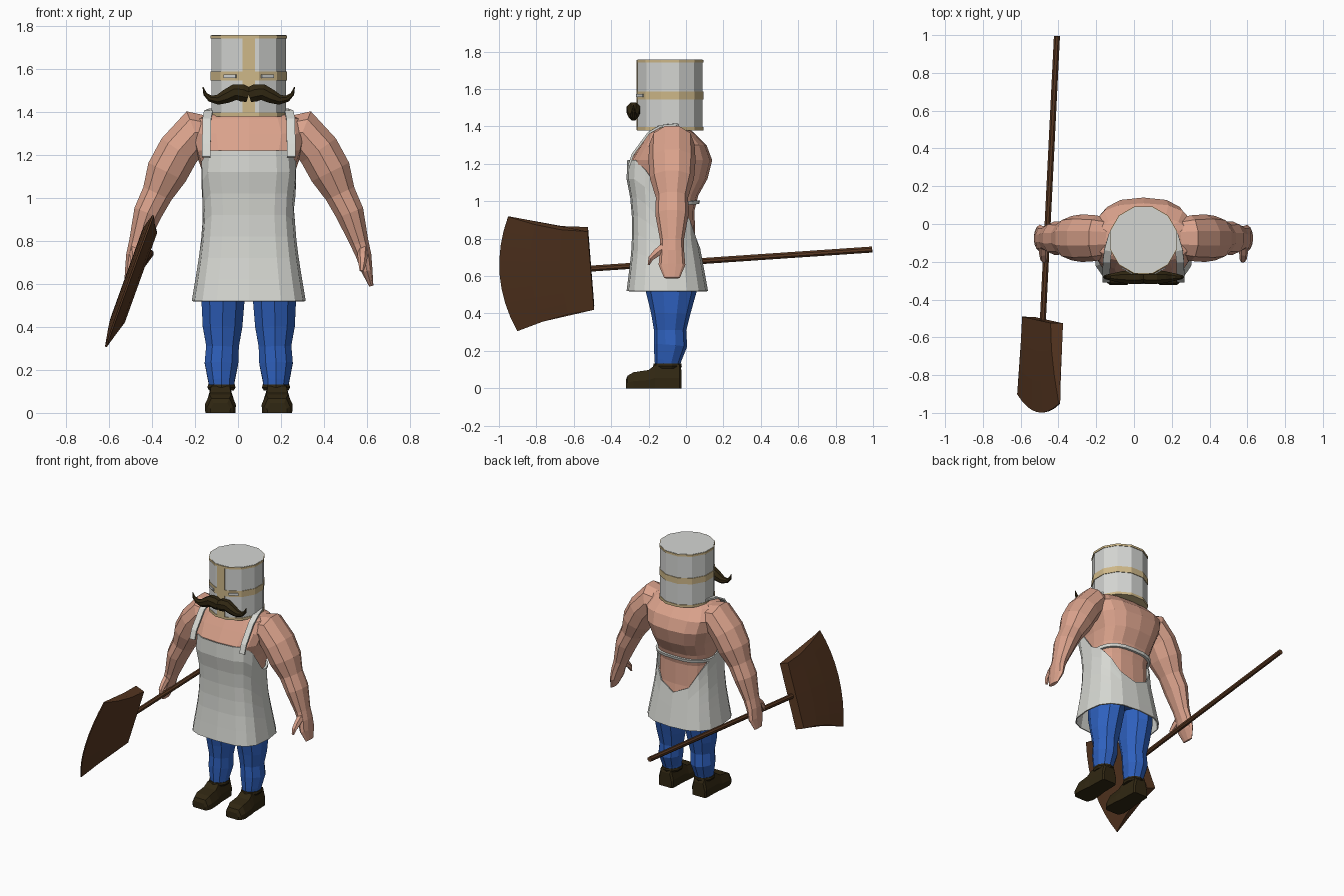
import bpy, bmesh, math
from mathutils import Vector, Matrix

CX = 0.05   # body centre line


def material(name, rgb):
    m = bpy.data.materials.new(name)
    m.diffuse_color = (*rgb, 1)
    return m


SKIN = material("skin", (0.70, 0.36, 0.26))
CLOTH = material("apron_cloth", (0.68, 0.69, 0.65))
STEEL = material("steel", (0.66, 0.67, 0.65))
BRASS = material("brass", (0.62, 0.48, 0.25))
DENIM = material("denim", (0.028, 0.12, 0.52))
LEATHER = material("dark_brown", (0.030, 0.020, 0.006))
WOOD = material("wood", (0.10, 0.040, 0.016))


def finish(name, bm, mat):
    bmesh.ops.recalc_face_normals(bm, faces=bm.faces)
    me = bpy.data.meshes.new(name)
    bm.to_mesh(me)
    bm.free()
    me.materials.append(mat)
    ob = bpy.data.objects.new(name, me)
    bpy.context.collection.objects.link(ob)
    return ob


def loft(name, rings, mat, cap=True):
    """Skin a list of equal-length closed rings."""
    bm = bmesh.new()
    vs = [[bm.verts.new(p) for p in r] for r in rings]
    n = len(vs[0])
    for a, b in zip(vs, vs[1:]):
        for i in range(n):
            j = (i + 1) % n
            bm.faces.new((a[i], a[j], b[j], b[i]))
    if cap:
        bm.faces.new(vs[0])
        bm.faces.new(vs[-1])
    return finish(name, bm, mat)


def sweep(name, path, mat, sides=8, ref=(0, 1, 0)):
    """path: (x, y, z, a, b); b is the half size along ref, a across it."""
    pts = [Vector(p[:3]) for p in path]
    rings = []
    for i, p in enumerate(pts):
        t = (pts[min(i + 1, len(pts) - 1)] - pts[max(i - 1, 0)]).normalized()
        v = Vector(ref)
        v = (v - t * v.dot(t)).normalized()
        u = t.cross(v)
        k = 1 / math.cos(math.pi / sides)
        ang = [(j + 0.5) * math.tau / sides for j in range(sides)]
        a, b = path[i][3] * k, path[i][4] * k
        rings.append([p + u * a * math.cos(q) + v * b * math.sin(q) for q in ang])
    return loft(name, rings, mat)


def box(name, loc, size, mat, rot=0):
    bm = bmesh.new()
    m = Matrix.Translation(loc) @ Matrix.Rotation(rot, 4, 'Z') @ Matrix.Diagonal((*size, 1))
    bmesh.ops.create_cube(bm, size=1, matrix=m)
    return finish(name, bm, mat)


def section(table, z, th, grow=0):
    """Boxy oval point at height z; th = 0 is the front. Rows: z, half width, y front, y back."""
    z0 = min(max(z, table[0][0]), table[-1][0])
    for lo, hi in zip(table, table[1:]):
        if z0 <= hi[0]:
            f = (z0 - lo[0]) / (hi[0] - lo[0])
            _, hw, yf, yb = [a + (b - a) * f for a, b in zip(lo, hi)]
            break
    s, c = math.sin(th), math.cos(th)
    p = 0.6 if c > 0 else 0.75
    x = math.copysign(abs(s) ** p, s) * (hw + grow)
    y = (yf + yb) / 2 - math.copysign(abs(c) ** p, c) * ((yb - yf) / 2 + grow)
    return Vector((CX + x, y, z))


N = 16
ANG = [i * math.tau / N for i in range(N)]

# torso
TORSO = [(0.70, 0.205, -0.25, 0.065), (0.80, 0.19, -0.25, 0.05), (0.95, 0.19, -0.265, 0.045),
         (1.03, 0.20, -0.275, 0.065), (1.12, 0.215, -0.295, 0.115), (1.22, 0.25, -0.295, 0.14),
         (1.30, 0.27, -0.245, 0.11), (1.37, 0.24, -0.20, 0.04), (1.40, 0.15, -0.17, -0.01)]
loft("torso", [[section(TORSO, r[0], a) for a in ANG] for r in TORSO], SKIN)
sweep("neck", [(CX, -0.085, 1.35, 0.10, 0.09), (CX, -0.085, 1.43, 0.09, 0.09)], SKIN, 10)

# apron: columns run from the hem up to a top edge that dips at the back
APRON = [(0.52, 0.265, -0.318, 0.118), (0.70, 0.235, -0.295, 0.085), (0.80, 0.222, -0.288, 0.066),
         (0.95, 0.21, -0.29, 0.06), (1.05, 0.222, -0.302, 0.08), (1.13, 0.235, -0.32, 0.12),
         (1.22, 0.225, -0.314, 0.14)]
TOPS = [1.22, 1.22, 1.22, 1.17, 1.02, 0.97, 0.90, 0.80, 0.75]
rings = []
for k in range(8):
    rings.append([])
    for i, a in enumerate(ANG):
        top = TOPS[min(i, N - i)]
        rings[-1].append(section(APRON, 0.52 + (top - 0.52) * k / 7, a))
apron = loft("apron", rings, CLOTH, cap=False)
sol = apron.modifiers.new("thickness", 'SOLIDIFY')
sol.thickness = 0.008

# apron tie across the back
tie = []
for k in range(13):
    th = math.radians(90 + 15 * k)
    z = 0.985 + 0.01 * abs(math.cos(th))
    tie.append([section(TORSO, z + dz, th, g)
                for dz, g in ((-0.01, 0), (-0.01, 0.016), (0.01, 0.016), (0.01, 0))])
loft("apron_tie", tie, CLOTH)

ARM = [(0.15, 1.29, 0.08, 0.09), (0.25, 1.305, 0.105, 0.115), (0.325, 1.22, 0.098, 0.12),
       (0.38, 1.12, 0.097, 0.112), (0.425, 1.02, 0.072, 0.082), (0.47, 0.93, 0.066, 0.085),
       (0.515, 0.79, 0.043, 0.06), (0.535, 0.73, 0.036, 0.062), (0.55, 0.66, 0.026, 0.068),
       (0.57, 0.59, 0.010, 0.04)]
LEG = [(0.11, 0.125, -0.10, 0.055, 0.062), (0.15, 0.127, -0.098, 0.062, 0.068),
       (0.23, 0.127, -0.083, 0.078, 0.085), (0.31, 0.122, -0.085, 0.076, 0.082),
       (0.40, 0.122, -0.082, 0.092, 0.10), (0.52, 0.12, -0.078, 0.10, 0.13),
       (0.74, 0.11, -0.09, 0.09, 0.14)]
BOOT = [(-0.025, 0.10, 0.048), (-0.035, 0.125, 0.056), (-0.165, 0.125, 0.060), (-0.20, 0.098, 0.066),
        (-0.28, 0.086, 0.070), (-0.312, 0.068, 0.058), (-0.322, 0.045, 0.045)]
TACHE = [(0, 1.478, 0.034, 0.030), (0.03, 1.488, 0.040, 0.036), (0.065, 1.492, 0.037, 0.036),
         (0.105, 1.472, 0.032, 0.032), (0.145, 1.456, 0.023, 0.024), (0.18, 1.462, 0.015, 0.016),
         (0.203, 1.483, 0.009, 0.010), (0.213, 1.515, 0.002, 0.002)]

for side, s in (("left", 1), ("right", -1)):
    X = lambda x: CX + s * x
    # arm with flat hand and thumb
    sweep(side + "_arm", [(X(x), -0.075, z, a, b) for x, z, a, b in ARM], SKIN, 10)
    sweep(side + "_thumb", [(X(0.53), -0.10, 0.765, 0.026, 0.022), (X(0.53), -0.155, 0.725, 0.021, 0.02),
                            (X(0.528), -0.188, 0.695, 0.014, 0.016), (X(0.525), -0.20, 0.66, 0.005, 0.008)],
          SKIN, 6, (1, 0, 0))
    # trouser leg
    sweep(side + "_trouser_leg", [(X(x), y, z, a, b) for z, x, y, a, b in LEG], DENIM, 10)
    # boot and cuff
    loft(side + "_boot", [[(X(0.132 + u * w), y, h * v) for u, v in
                           ((-1, 0), (1, 0), (1.03, 0.45), (0.72, 1), (-0.72, 1), (-1.03, 0.45))]
                          for y, h, w in BOOT], LEATHER)
    sweep(side + "_boot_cuff", [(X(0.127), -0.099, z, r, r + 0.008) for z, r in
                                ((0.105, 0.058), (0.118, 0.065), (0.132, 0.062))], LEATHER, 10)
    # apron strap over the shoulder
    sweep(side + "_strap", [(X(0.197), -0.305, 1.19, 0.006, 0.02), (X(0.197), -0.285, 1.25, 0.006, 0.02),
                            (X(0.195), -0.20, 1.365, 0.006, 0.02), (X(0.188), -0.14, 1.40, 0.006, 0.02),
                            (X(0.165), -0.06, 1.41, 0.006, 0.02), (X(0.12), -0.01, 1.40, 0.006, 0.02)],
          CLOTH, 4, (1, 0, 0))
    # moustache half
    sweep(side + "_moustache", [(X(x), -0.281, z, a, b) for x, z, a, b in TACHE], LEATHER, 8)
    # eye slit plate
    box(side + "_eye_slit", (X(0.088), -0.086 - 0.161, 1.566), (0.066, 0.006, 0.016), STEEL, s * math.pi / 6)

# trouser seat
loft("trouser_seat", [[section(TORSO, z, a, g) for a in ANG]
                      for z, g in ((0.60, -0.05), (0.66, -0.01), (0.74, -0.005))], DENIM)


# bucket helmet with bands and a nose strip
def drum(name, z0, z1, r, mat):
    sweep(name, [(CX, -0.085, z, r, r) for z in (z0, z1)], mat, 12)


drum("helmet", 1.382, 1.758, 0.174, STEEL)
drum("helmet_bottom_band", 1.378, 1.396, 0.178, BRASS)
drum("helmet_eye_band", 1.545, 1.588, 0.178, BRASS)
drum("helmet_top_band", 1.742, 1.756, 0.178, BRASS)
box("helmet_nose_strip", (CX, -0.085 - 0.176, 1.568), (0.058, 0.008, 0.376), BRASS)

# long handle
sweep("tool_handle", [(-0.408, 0.995, 0.742, 0.016, 0.016), (-0.484, -0.54, 0.638, 0.016, 0.016)],
      WOOD, 8, (0, 0, 1))

# wedge shaped blade, flaring to a curved edge
d = Vector((-0.076, -1.535, -0.104)).normalized()
w = Vector((0.36, -0.08, 1)).normalized()
n = d.cross(w).normalized()
P0 = Vector((-0.484, -0.508, 0.641))


def blade_point(s, t, e):
    reach = 0.42 + 0.07 * (1 - s * s)
    half = 0.223 + 0.103 * t ** 1.6
    return P0 + d * reach * t + w * s * half + n * e * (0.004 + 0.031 * (1 - t ** 1.5))


T = [0, 0.33, 0.66, 1]
loft("tool_blade", [[blade_point(k / 4, t, 1) for t in T] + [blade_point(k / 4, t, -1) for t in T[::-1]]
                    for k in range(-4, 5)], WOOD)
